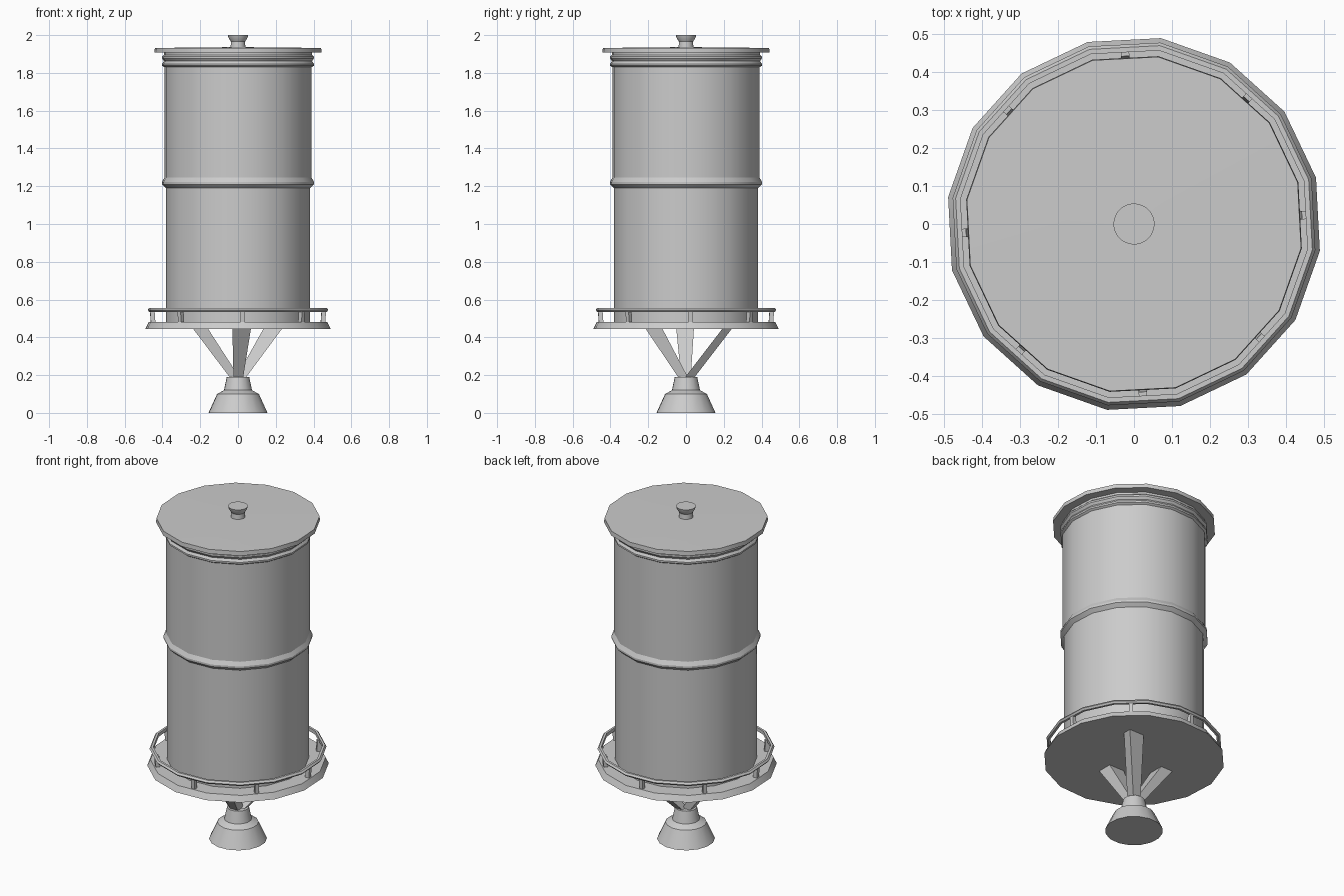
import bpy
import bmesh
from math import cos, sin, pi, radians
from mathutils import Vector

if "Cube" in bpy.data.objects:
    bpy.data.objects.remove(bpy.data.objects["Cube"], do_unlink=True)

SIDES = 16
TURN = radians(3)          # whole tank is turned slightly about z

grey = bpy.data.materials.new("plain grey")
grey.use_nodes = True
colour = (0.6, 0.6, 0.6, 1)
grey.diffuse_color = colour
grey.node_tree.nodes["Principled BSDF"].inputs["Base Color"].default_value = colour


def finish(name, bm):
    bmesh.ops.recalc_face_normals(bm, faces=bm.faces)
    mesh = bpy.data.meshes.new(name)
    bm.to_mesh(mesh)
    bm.free()
    mesh.materials.append(grey)
    obj = bpy.data.objects.new(name, mesh)
    bpy.context.collection.objects.link(obj)
    bpy.ops.object.select_all(action='DESELECT')
    obj.select_set(True)
    bpy.context.view_layer.objects.active = obj
    bpy.ops.object.shade_smooth_by_angle(angle=radians(28))
    return obj


def lathe(name, profile, sides=SIDES, ring=False):
    """Spin (radius, z) points; cap both ends, or close the loop for a ring."""
    bm = bmesh.new()
    loops = []
    for r, z in profile:
        angles = [TURN + (i + 0.5) * 2 * pi / sides for i in range(sides)]
        loops.append([bm.verts.new((r * cos(a), r * sin(a), z)) for a in angles])
    pairs = list(zip(loops, loops[1:]))
    if ring:
        pairs.append((loops[-1], loops[0]))
    else:
        bm.faces.new(loops[0])
        bm.faces.new(loops[-1])
    for low, high in pairs:
        for i in range(sides):
            j = (i + 1) % sides
            bm.faces.new((low[i], low[j], high[j], high[i]))
    return finish(name, bm)


def beam(name, bottom, top, bottom_size, top_size, turn=0):
    """Tapered bar between two level rectangles."""
    bm = bmesh.new()
    bmesh.ops.create_cube(bm, size=1)
    for v in bm.verts:
        end, size = (top, top_size) if v.co.z > 0 else (bottom, bottom_size)
        x, y = v.co.x * size[0], v.co.y * size[1]
        v.co = Vector(end) + Vector((x * cos(turn) - y * sin(turn),
                                     x * sin(turn) + y * cos(turn), 0))
    return finish(name, bm)


# Foot and its collar
lathe("foot", [(0.158, 0), (0.112, 0.10), (0.075, 0.12), (0.06, 0.19)])

# Three sloping struts under the platform
for name, x, y, size in (("left_strut", 0.19, 0.225, (0.10, 0.05)),
                         ("right_strut", -0.205, -0.005, (0.08, 0.095)),
                         ("front_strut", 0.02, -0.175, (0.10, 0.09))):
    beam(name, (x * 0.06, y * 0.06, 0.18), (x, y, 0.455), (0.05, 0.05), size)

# Platform with a tapered rim
lathe("platform", [(0.495, 0.445), (0.478, 0.48)])

# Railing: bevelled ring carried by eight posts
lathe("rail", [(0.462, 0.535), (0.475, 0.535), (0.483, 0.545),
               (0.475, 0.556), (0.462, 0.556)], ring=True)
for i in range(8):
    a = TURN + i * pi / 4
    c, s = cos(a), sin(a)
    beam("rail_post", (0.45 * c, 0.45 * s, 0.475), (0.455 * c, 0.455 * s, 0.545),
         (0.024, 0.022), (0.024, 0.022), a)

# Tank body with a middle band and two bands under the lid
lathe("tank_body", [(0.386, 0.47), (0.386, 1.19), (0.407, 1.21), (0.407, 1.222),
                    (0.394, 1.245), (0.394, 1.83), (0.406, 1.838), (0.406, 1.848),
                    (0.396, 1.862), (0.406, 1.876), (0.406, 1.886),
                    (0.396, 1.895), (0.396, 1.91)])

# Lid and knob
lathe("lid", [(0.447, 1.907), (0.445, 1.932), (0.06, 1.936)])
lathe("knob", [(0.04, 1.93), (0.037, 1.965), (0.05, 1.985), (0.054, 2.0)], sides=32)
